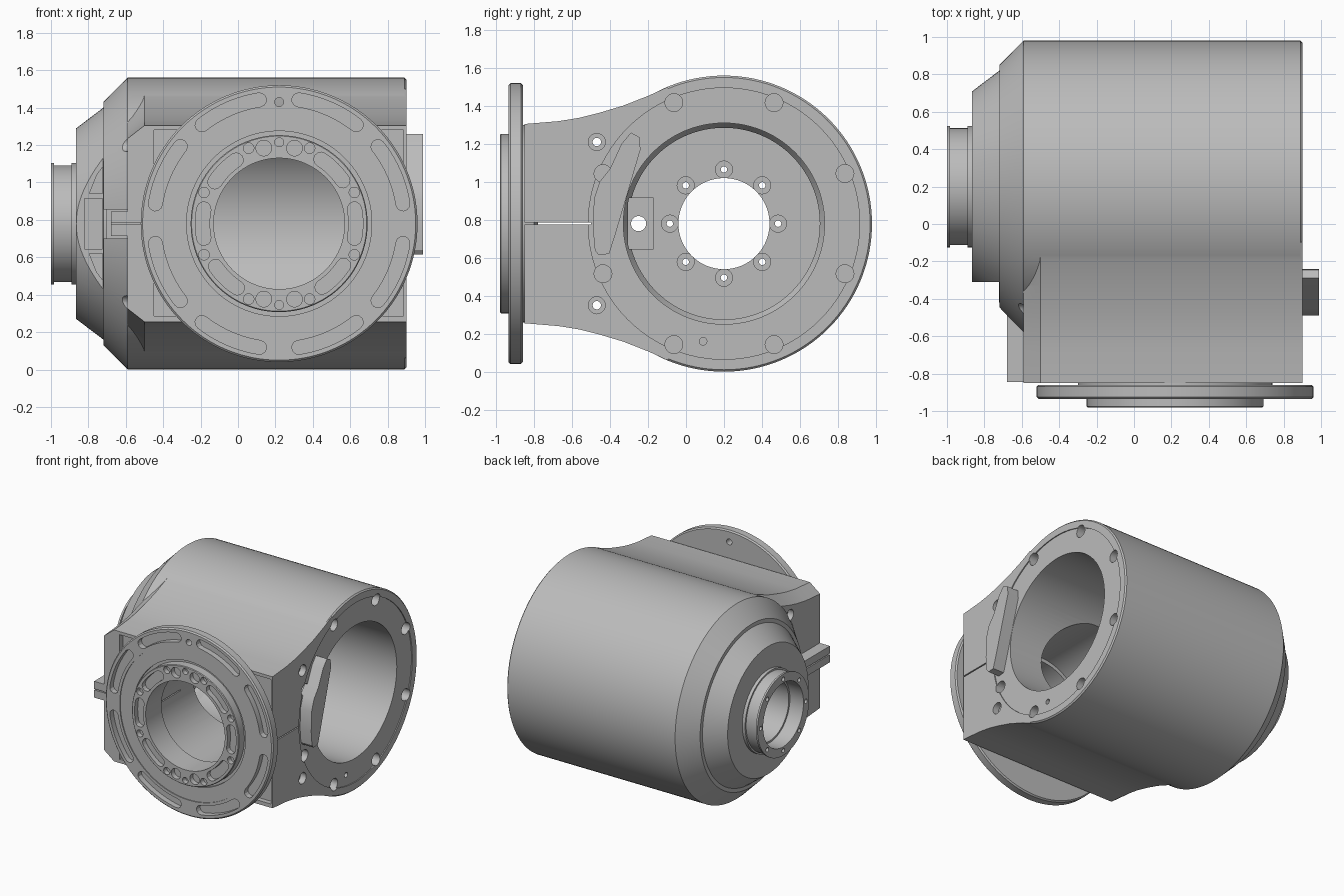
import bpy, bmesh, math
from math import cos, sin, pi, radians

if "Cube" in bpy.data.objects:
    bpy.data.objects.remove(bpy.data.objects["Cube"])

grey = bpy.data.materials.new("machined_grey")
grey.use_nodes = True
grey.diffuse_color = (0.5, 0.5, 0.5, 1)
grey.node_tree.nodes["Principled BSDF"].inputs["Base Color"].default_value = (0.5, 0.5, 0.5, 1)

CY, CZ = 0.2, 0.78       # axis of the main barrel (along x)
FX = 0.22                # axis of the front flange (along y)


def loft(name, rings, closed=False):
    """Bridge equal rings of points; cap the ends or close the loop."""
    bm = bmesh.new()
    vs = [[bm.verts.new(p) for p in ring] for ring in rings]
    n = len(vs[0])
    pairs = list(zip(vs, vs[1:])) + ([(vs[-1], vs[0])] if closed else [])
    for a, b in pairs:
        for i in range(n):
            j = (i + 1) % n
            bm.faces.new((a[i], a[j], b[j], b[i]))
    if not closed:
        bm.faces.new(vs[0])
        bm.faces.new(vs[-1])
    bmesh.ops.recalc_face_normals(bm, faces=bm.faces)
    me = bpy.data.meshes.new(name)
    bm.to_mesh(me)
    bm.free()
    me.materials.append(grey)
    ob = bpy.data.objects.new(name, me)
    bpy.context.collection.objects.link(ob)
    return ob


def place(axis, a, u, v):
    return (a, u, v) if axis == "x" else (u, a, v)


def turn(name, axis, centre, profile, n=96, closed=False):
    """Revolve (axial, radius) pairs about a line along x or y."""
    cu, cv = centre
    return loft(name, [[place(axis, a, cu + r * cos(2 * pi * i / n), cv + r * sin(2 * pi * i / n))
                        for i in range(n)] for a, r in profile], closed)


def prism(name, axis, pts, a0, a1):
    return loft(name, [[place(axis, a, u, v) for u, v in pts] for a in (a0, a1)])


def box(name, x, y, z):
    return prism(name, "x", [(y[0], z[0]), (y[1], z[0]), (y[1], z[1]), (y[0], z[1])], *x)


def boolean(ob, other, op="DIFFERENCE"):
    mod = ob.modifiers.new("bool", "BOOLEAN")
    mod.operation, mod.object, mod.solver = op, other, "EXACT"
    dg = bpy.context.evaluated_depsgraph_get()
    me = bpy.data.meshes.new_from_object(ob.evaluated_get(dg))
    ob.modifiers.clear()
    ob.data = me
    bpy.data.objects.remove(other)


def drill(ob, axis, u, v, r, a0, a1, n=20):
    boolean(ob, turn("cutter", axis, (u, v), [(a0, r), (a1, r)], n))


def polar(centre, r, deg):
    return centre[0] + r * cos(radians(deg)), centre[1] + r * sin(radians(deg))


def arc_slot(ob, r, w, d0, d1, a0, a1):
    """Cut a curved slot with round ends into a y-facing surface."""
    c, pts = (FX, CZ), []
    steps = 10
    for k in range(steps + 1):
        pts.append(polar(c, r + w, d0 + (d1 - d0) * k / steps))
    for k in range(1, 6):
        pts.append(polar(polar(c, r, d1), w, d1 + 30 * k))
    for k in range(steps + 1):
        pts.append(polar(c, r - w, d1 + (d0 - d1) * k / steps))
    for k in range(1, 6):
        pts.append(polar(polar(c, r, d0), w, d0 + 180 + 30 * k))
    boolean(ob, prism("cutter", "y", pts, a0, a1))


# Barrel with chamfered shoulder
housing = turn("housing", "x", (CY, CZ),
               [(0.9, 0.77), (0.89, 0.78), (-0.59, 0.78), (-0.72, 0.65)], 128)

# Front block blending into the barrel, chamfered towards one end
top = [(-0.85, 1.305), (-0.67, 1.32), (-0.56, 1.338), (-0.46, 1.363), (-0.33, 1.402),
       (-0.195, 1.455), (-0.1, 1.499), (0.1, 1.3)]


def section(x, inset):
    half = [(y, z - inset) for y, z in top]
    return [(x, y, z) for y, z in half] + [(x, y, 2 * CZ - z) for y, z in reversed(half)]


boolean(housing, loft("block", [section(-0.59, 0.07), section(-0.5, 0), section(0.9, 0)]), "UNION")

# Clamp tab in its notch
boolean(housing, box("cutter", (-0.8, -0.591), (-0.7, -0.4), (0.7, 0.855)))
boolean(housing, box("tab", (-0.68, -0.5), (-0.845, -0.41), (0.715, 0.845)), "UNION")

# Main bore, end face recess, front recess and front bore
boolean(housing, turn("cutter", "x", (CY, CZ), [(1, 0.715), (0.892, 0.715)]))
boolean(housing, turn("cutter", "x", (CY, CZ), [(1, 0.53), (-0.58, 0.53), (-0.62, 0.505), (-0.66, 0.505)]))
boolean(housing, box("cutter", (-0.45, 0.885), (-0.95, -0.81), (0.285, 1.28)))
drill(housing, "y", FX, CZ, 0.38, -0.95, -0.1, 96)
boolean(housing, box("cutter", (-1, 1), (-0.95, -0.5), (0.776, 0.785)))

# End face holes and block screw holes
for k in range(8):
    drill(housing, "x", *polar((CY, CZ), 0.69, 22.5 + 45 * k), 0.047, 0.82, 1)
drill(housing, "x", 0.09, 0.16, 0.02, 0.8, 1)
for z in (0.35, 1.21):
    drill(housing, "x", -0.47, z, 0.022, -0.8, 1)
    drill(housing, "x", -0.47, z, 0.045, 0.85, 1)
    drill(housing, "x", -0.47, z, 0.045, -0.8, -0.54)

# End cap cone and neck, flattened on the front side
cap = turn("end_cap", "x", (CY, CZ),
           [(-0.7, 0.62), (-0.72, 0.62), (-0.865, 0.51), (-0.865, 0.325), (-0.89, 0.325),
            (-0.89, 0.312), (-0.985, 0.312), (-0.985, 0.325), (-1, 0.325)])
boolean(cap, box("cutter", (-1.1, -0.721), (-0.7, -0.31), (0, 1.6)))
boolean(housing, cap, "UNION")

# Centre hole and ring of counterbored floor holes
boolean(housing, turn("cutter", "x", (CY, CZ),
                      [(-0.5, 0.24), (-0.88, 0.24), (-0.88, 0.255), (-1.1, 0.255)], 64))
for k in range(8):
    u, v = polar((CY, CZ), 0.285, 45 * k)
    drill(housing, "x", u, v, 0.045, -0.69, -0.5)
    drill(housing, "x", u, v, 0.017, -1.1, -0.6)

# Pockets between the ribs in the flat of the cap
boolean(housing, box("cutter", (-0.82, -0.725), (-0.4, -0.17), (0.645, 0.915)))
boolean(housing, box("cutter", (-0.74, -0.6), (-0.305, -0.17), (0.645, 0.915)))
for s in (-1, 1):
    tri = [(-0.725, CZ + s * 0.16), (-0.795, CZ + s * 0.16), (-0.755, CZ + s * 0.26), (-0.725, CZ + s * 0.3)]
    boolean(housing, prism("cutter", "y", tri, -0.4, -0.22))
drill(housing, "x", -0.25, CZ, 0.04, -1, -0.6)

# Front flange with raised inner ring
flange = turn("front_flange", "y", (FX, CZ),
              [(-0.78, 0.35), (-0.78, 0.43), (-0.8, 0.52), (-0.86, 0.52), (-0.86, 0.73),
               (-0.87, 0.74), (-0.925, 0.74), (-0.935, 0.73), (-0.935, 0.61), (-0.928, 0.61),
               (-0.928, 0.495), (-0.91, 0.495), (-0.91, 0.473), (-0.975, 0.473), (-0.98, 0.468),
               (-0.98, 0.35)], 128, True)
for q in range(0, 360, 90):
    arc_slot(flange, 0.67, 0.037, q + 9, q + 38, -1, -0.89)
    arc_slot(flange, 0.67, 0.037, q + 52, q + 81, -1, -0.89)
    arc_slot(flange, 0.41, 0.038, q + 34, q + 57, -1.05, -0.94)
for q in (0, 180):
    arc_slot(flange, 0.41, 0.038, q - 11, q + 11, -1.05, -0.94)
    drill(flange, "y", *polar((FX, CZ), 0.435, q + 90), 0.024, -1.05, -0.94)
    for s in (-1, 1):
        drill(flange, "y", *polar((FX, CZ), 0.412, q + 90 + s * 11.5), 0.042, -1.05, -0.94)
        drill(flange, "y", *polar((FX, CZ), 0.435, q + 90 + s * 22), 0.028, -1.05, -0.94)
        drill(flange, "y", *polar((FX, CZ), 0.435, q + s * 22.5), 0.028, -1.05, -0.94)
drill(flange, "y", *polar((FX, CZ), 0.65, 90), 0.024, -1.05, -0.8)

# Curved side pad beside the bore
outline = [(-0.46, 0.615), (-0.405, 0.62), (-0.37, 0.73), (-0.24, 1.17), (-0.245, 1.235),
           (-0.29, 1.26), (-0.34, 1.2), (-0.4, 1.07), (-0.455, 1.0), (-0.485, 0.91),
           (-0.49, 0.75), (-0.48, 0.64)]
pad = prism("side_pad", "x", outline, 0.87, 0.99)

# Smooth the round surfaces, keep the machined edges crisp
for ob in (housing, flange, pad):
    bpy.ops.object.select_all(action="DESELECT")
    ob.select_set(True)
    bpy.context.view_layer.objects.active = ob
    bpy.ops.object.shade_smooth_by_angle(angle=radians(25))
